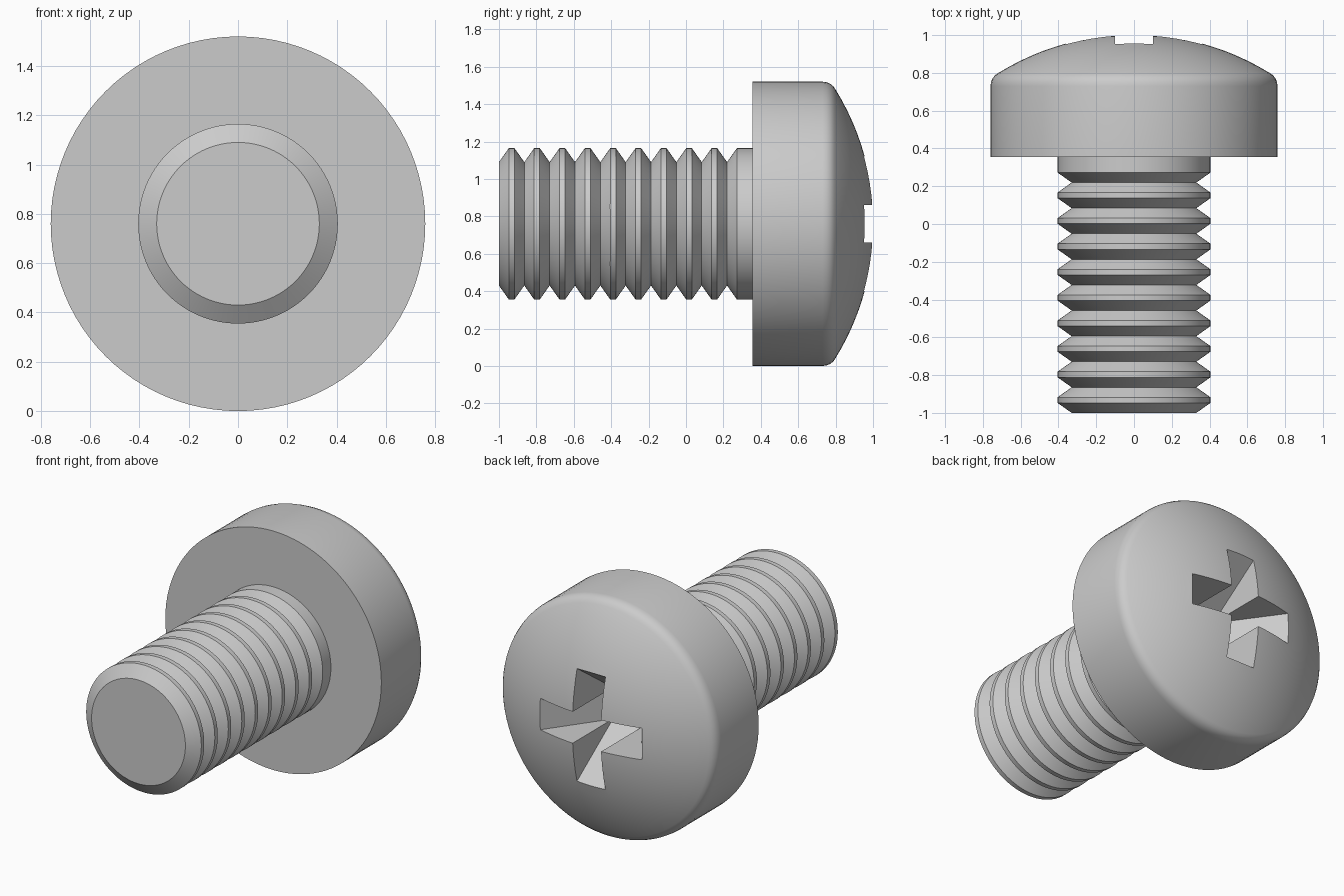
import bpy, bmesh, math
from mathutils import Matrix, Vector

cube = bpy.data.objects.get("Cube")
if cube:
    bpy.data.objects.remove(cube, do_unlink=True)

AXIS_Z = 0.76
steel = bpy.data.materials.new("grey_steel")
steel.use_nodes = True
colour = (0.6, 0.6, 0.6, 1)
steel.diffuse_color = colour
steel.node_tree.nodes["Principled BSDF"].inputs["Base Color"].default_value = colour


def make_object(name, bm):
    bmesh.ops.recalc_face_normals(bm, faces=bm.faces)
    mesh = bpy.data.meshes.new(name)
    bm.to_mesh(mesh)
    bm.free()
    mesh.materials.append(steel)
    obj = bpy.data.objects.new(name, mesh)
    obj.location.z = AXIS_Z
    bpy.context.collection.objects.link(obj)
    return obj


def lathe(name, profile, steps=96):
    """Turn (radius, y) points around the y axis."""
    bm = bmesh.new()
    verts = [bm.verts.new((r, y, 0)) for r, y in profile]
    edges = [bm.edges.new(pair) for pair in zip(verts, verts[1:])]
    bmesh.ops.spin(bm, geom=verts + edges, cent=(0, 0, 0), axis=(0, 1, 0),
                   angle=math.tau, steps=steps, use_duplicate=False)
    bmesh.ops.remove_doubles(bm, verts=bm.verts, dist=1e-4)
    return make_object(name, bm)


def apply_boolean(obj, cutter, operation):
    mod = obj.modifiers.new("cut", "BOOLEAN")
    mod.operation = operation
    mod.solver = "EXACT"
    mod.object = cutter
    bpy.context.view_layer.objects.active = obj
    bpy.ops.object.modifier_apply(modifier=mod.name)
    bpy.data.objects.remove(cutter, do_unlink=True)


def smooth(obj):
    bpy.ops.object.select_all(action="DESELECT")
    obj.select_set(True)
    bpy.context.view_layer.objects.active = obj
    bpy.ops.object.shade_smooth_by_angle(angle=math.radians(30))


# Threaded shank: a row of identical ridges, then a plain neck
ROOT, CREST, PITCH = 0.33, 0.405, 0.1355
profile = [(0, -1)]
for i in range(9):
    y = -1 + i * PITCH
    profile += [(ROOT, y), (CREST, y + 0.053), (CREST, y + 0.0825)]
y = -1 + 9 * PITCH
profile += [(ROOT, y), (CREST, y + 0.053), (CREST, 0.36), (0, 0.36)]
shank = lathe("threaded_shank", profile)

# Domed head: straight rim, rounded shoulder, spherical crown
APEX, DOME_R = 1.0035, 1.367
profile = [(0, 0.355), (0.76, 0.355), (0.76, 0.73), (0.757, 0.752), (0.748, 0.773), (0.735, 0.788)]
for i in range(12, -1, -1):
    r = 0.72 * i / 12
    profile.append((r, APEX - DOME_R + math.sqrt(DOME_R**2 - r * r)))
head = lathe("domed_head", profile)

# Cross recess: a cross-shaped prism trimmed by a pyramid for sloping floors
HALF, LENGTH, SLOPE, TOP = 0.1, 0.36, 1.4, 1.1
bm = bmesh.new()
ring = []
for q in range(4):
    turn = Matrix.Rotation(-q * math.pi / 2, 3, "Y")
    for x, z in ((0.6, -HALF), (0.6, HALF), (HALF, HALF)):
        ring.append(bm.verts.new(turn @ Vector((x, 0.4, z))))
face = bm.faces.new(ring)
out = bmesh.ops.extrude_face_region(bm, geom=[face])
for v in out["geom"]:
    if isinstance(v, bmesh.types.BMVert):
        v.co.y = TOP - 0.02
recess = make_object("recess_cutter", bm)

tip = 0.955 - LENGTH * SLOPE
reach = (TOP - tip) / SLOPE
bm = bmesh.new()
base = [bm.verts.new((sx * reach, TOP, sz * reach))
        for sx, sz in ((1, 1), (-1, 1), (-1, -1), (1, -1))]
point = bm.verts.new((0, tip, 0))
bm.faces.new(base)
for i in range(4):
    bm.faces.new((base[i], base[(i + 1) % 4], point))
pyramid = make_object("pyramid_cutter", bm)

bpy.context.view_layer.update()
apply_boolean(recess, pyramid, "INTERSECT")
apply_boolean(head, recess, "DIFFERENCE")

for part in (shank, head):
    smooth(part)
